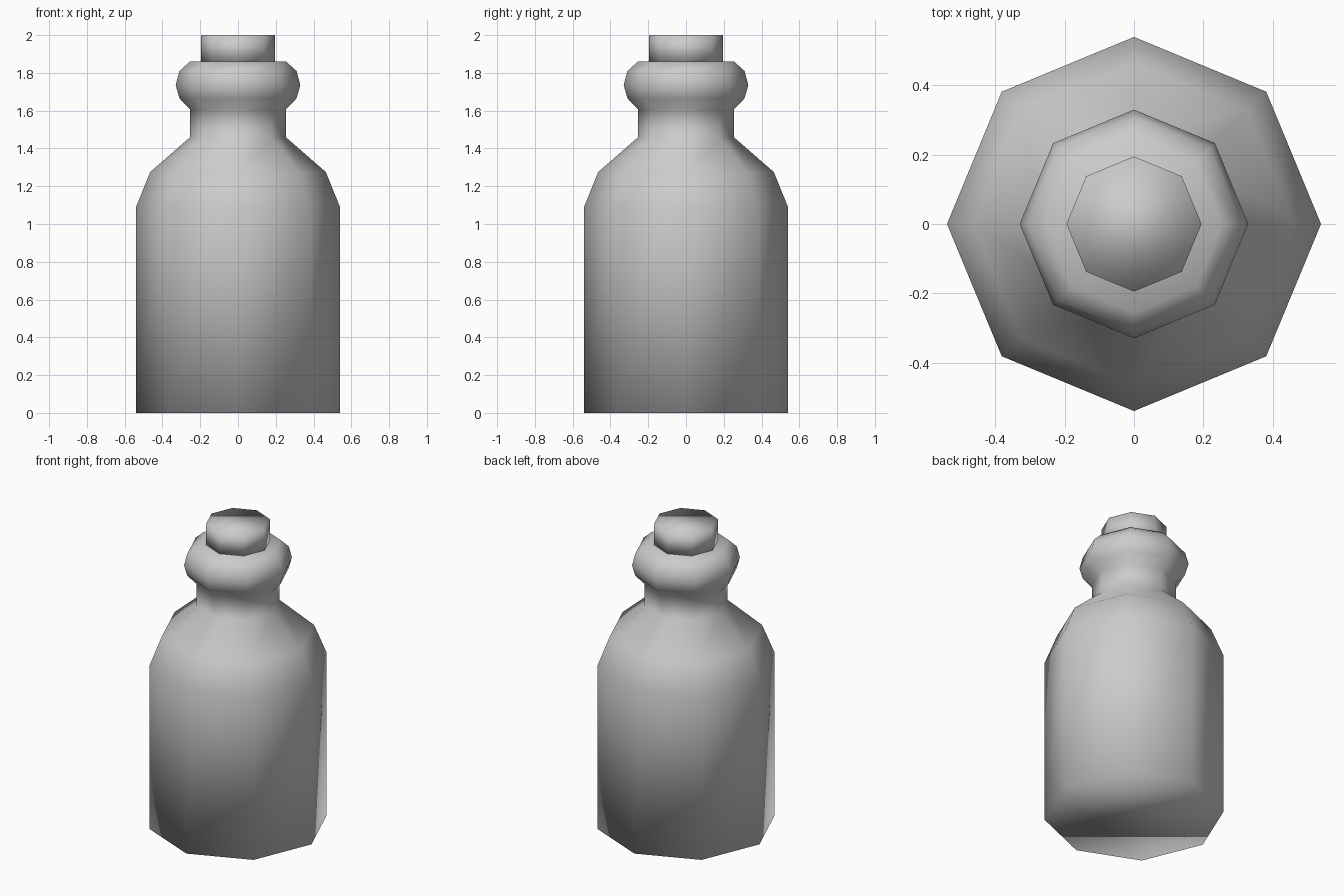
import bpy, bmesh
from math import cos, sin, pi

if "Cube" in bpy.data.objects:
    bpy.data.objects.remove(bpy.data.objects["Cube"])

SIDES = 8


def lathe(name, profile):
    """Turn a (radius, height) profile into a closed eight-sided solid."""
    bm = bmesh.new()
    rings = [[bm.verts.new((r * cos(2 * pi * i / SIDES), r * sin(2 * pi * i / SIDES), z))
              for i in range(SIDES)] for r, z in profile]
    for low, high in zip(rings, rings[1:]):
        for i in range(SIDES):
            j = (i + 1) % SIDES
            bm.faces.new((low[i], low[j], high[j], high[i]))
    bm.faces.new(rings[0][::-1])
    bm.faces.new(rings[-1])
    for f in bm.faces:
        f.smooth = True
    mesh = bpy.data.meshes.new(name)
    bm.to_mesh(mesh)
    bm.free()
    obj = bpy.data.objects.new(name, mesh)
    bpy.context.collection.objects.link(obj)
    return obj


# Bottle: straight body, sloped shoulder, neck and rounded lip
lathe("bottle", [(0.54, 0), (0.54, 1.09), (0.465, 1.275), (0.253, 1.46),
                 (0.253, 1.605), (0.31, 1.665), (0.33, 1.735),
                 (0.31, 1.81), (0.255, 1.86)])

# Stopper: plug seated in the lip
lathe("stopper", [(0.195, 1.855), (0.195, 2.0)])
